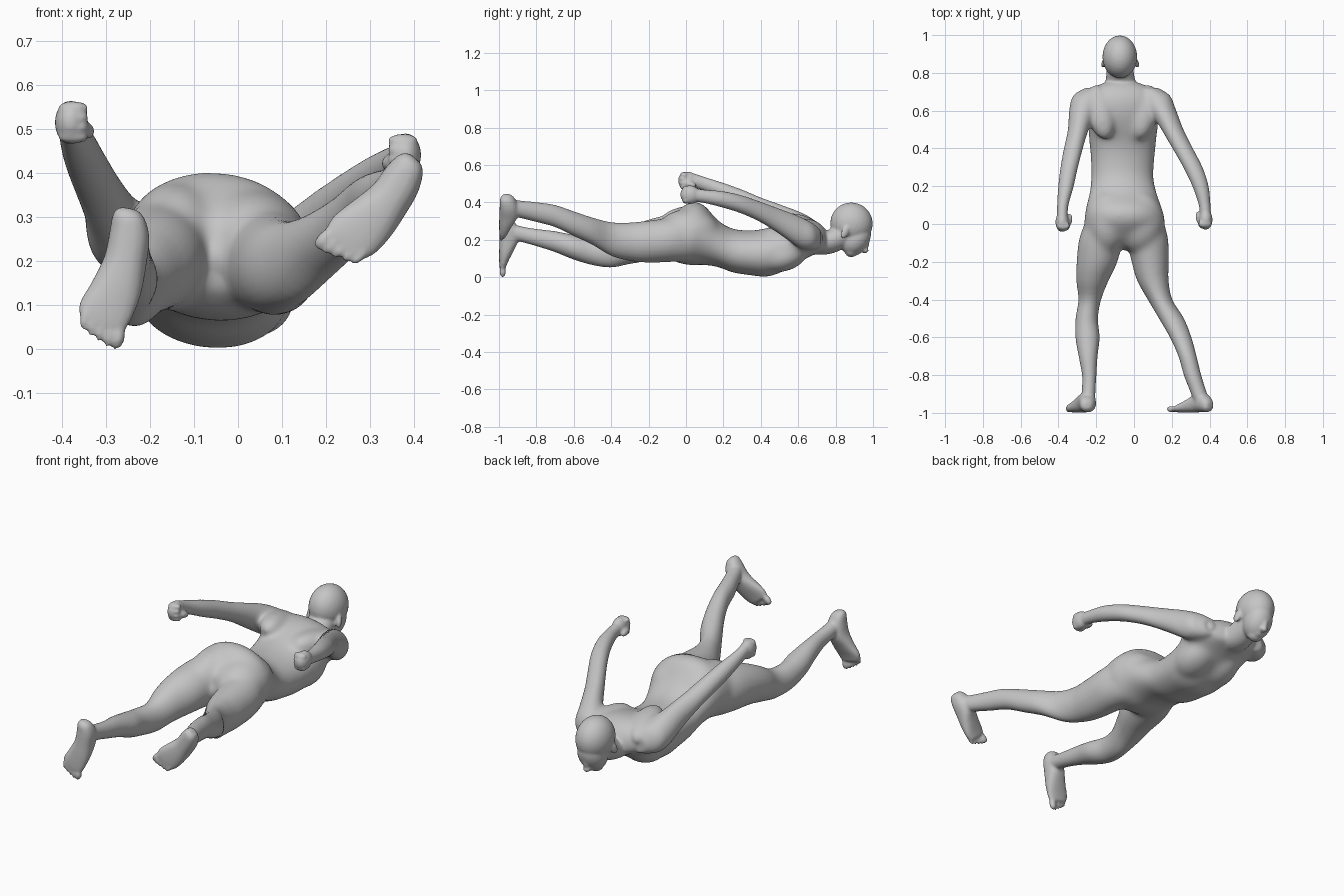
import bpy, bmesh, math
from mathutils import Vector, Matrix

bm = bmesh.new()
X, Y, Z = Vector((1, 0, 0)), Vector((0, 1, 0)), Vector((0, 0, 1))


def spline(p, n=4):
    """Catmull-Rom refinement of section tuples."""
    out = []
    for i in range(len(p) - 1):
        a, b, c, d = p[max(i - 1, 0)], p[i], p[i + 1], p[min(i + 2, len(p) - 1)]
        for k in range(n):
            t = k / n
            out.append([0.5 * (2 * q + (r - o) * t + (2 * o - 5 * q + 4 * r - s) * t * t
                               + (3 * q - o - 3 * r + s) * t ** 3)
                        for o, q, r, s in zip(a, b, c, d)])
    return out + [list(p[-1])]


def loft(sections, u=X, v=Z, power=1.0, sides=28):
    """Skin through ellipses (x, y, z, radius_u, radius_v) lying in the u-v plane."""
    rings = []
    for x, y, z, ru, rv in spline(sections):
        ring = []
        for k in range(sides):
            a = 2 * math.pi * k / sides
            c, s = math.cos(a), math.sin(a)
            c = math.copysign(abs(c) ** power, c)
            s = math.copysign(abs(s) ** power, s)
            ring.append(bm.verts.new(Vector((x, y, z)) + u * (ru * c) + v * (rv * s)))
        rings.append(ring)
    for r0, r1 in zip(rings, rings[1:]):
        for k in range(sides):
            j = (k + 1) % sides
            bm.faces.new((r0[k], r0[j], r1[j], r1[k]))
    bm.faces.new(rings[0][::-1])
    bm.faces.new(rings[-1])


def blob(pos, radii, rx=0.0, ry=0.0, rz=0.0):
    """Ellipsoid, turned by degrees about x, y and z."""
    m = Matrix.Translation(pos)
    for ang, ax in ((rz, 'Z'), (ry, 'Y'), (rx, 'X')):
        m = m @ Matrix.Rotation(math.radians(ang), 4, ax)
    bmesh.ops.create_uvsphere(bm, u_segments=28, v_segments=16, radius=1,
                              matrix=m @ Matrix.Diagonal((*radii, 1)))


# Torso, from the collar to the crotch, rolled a little to one side
roll = Matrix.Rotation(math.radians(6), 3, 'Y')
loft([(-.068, .75, .197, .085, .052), (-.066, .725, .207, .145, .07),
      (-.065, .69, .213, .185, .088), (-.063, .64, .207, .197, .107),
      (-.06, .57, .183, .19, .125), (-.06, .50, .155, .183, .132),
      (-.06, .43, .132, .178, .130), (-.06, .35, .13, .17, .12),
      (-.062, .25, .142, .166, .117), (-.058, .17, .18, .178, .125),
      (-.054, .09, .228, .20, .162), (-.05, .02, .232, .213, .167),
      (-.055, -.06, .215, .205, .13), (-.055, -.12, .212, .15, .075)],
     roll @ X, roll @ Z, .97)
# Chest and shoulder blades
for side in (-1, 1):
    blob((-.045 + side * .075, .53, .115), (.10, .13, .082), rx=20)
    blob((-.062 + side * .115, .59, .25 - side * .02), (.075, .15, .07), rx=-12, rz=-side * 12)
# Buttocks
blob((-.14, .01, .255), (.11, .17, .125))
blob((.03, .01, .242), (.13, .17, .122))
# Groin
blob((-.045, -.095, .21), (.028, .05, .05))

# Neck and head
loft([(-.068, .66, .195, .10, .07), (-.07, .73, .182, .085, .062),
      (-.073, .79, .20, .074, .07), (-.075, .86, .24, .07, .08)])
blob((-.075, .885, .288), (.092, .114, .111), rx=-25)
blob((-.075, .908, .21), (.074, .074, .098), rx=-32)
blob((-.075, .884, .14), (.042, .036, .033))
blob((-.075, .960, .228), (.054, .022, .024), rx=-30)
blob((-.075, .958, .165), (.015, .018, .04), rx=-25)
blob((-.075, .959, .143), (.02, .017, .015))
blob((-.075, .918, .135), (.028, .016, .015))
# Ears
for side in (-1, 1):
    blob((-.073 + side * .085, .853, .243), (.014, .022, .04), rx=-28, rz=side * 25)

# Legs, from hip to ankle
loft([(-.155, .02, .215, .10, .125), (-.175, -.08, .212, .115, .125),
      (-.195, -.2, .197, .108, .112), (-.22, -.3, .168, .085, .097),
      (-.234, -.4, .132, .06, .08), (-.25, -.5, .137, .059, .072),
      (-.246, -.6, .16, .064, .066), (-.243, -.7, .19, .05, .056),
      (-.237, -.8, .212, .038, .046), (-.24, -.88, .23, .036, .042),
      (-.243, -.94, .243, .038, .045)])
loft([(.055, .02, .21, .10, .125), (.07, -.08, .20, .11, .12),
      (.085, -.2, .19, .098, .113), (.10, -.3, .19, .083, .102),
      (.138, -.4, .204, .065, .09), (.198, -.5, .246, .066, .073),
      (.247, -.6, .286, .057, .066), (.283, -.7, .327, .048, .059),
      (.31, -.8, .348, .046, .053), (.338, -.88, .362, .043, .047),
      (.36, -.94, .372, .042, .046)])


def foot(sections, forward, inner):
    """Flat-soled foot lofted from heel to ball, then five toes."""
    loft(sections, inner, Y, power=.85)
    x, y, z, half, thick = sections[-1]
    for i in range(5):
        r = .017 if i == 0 else .0125 - .0008 * i
        off = half * (.72 - .4 * i)
        reach = (.02, .018, .01, .001, -.008)[i]
        p = Vector((x, -.997 + r, z)) + inner * off + forward * reach
        a = math.degrees(math.atan2(-forward.x, -forward.z))
        blob(p, (r, r, .028), ry=a)


# Feet
d = Vector((-.2, 0, -.98))
foot([(-.247, -.96, .32, .02, .016), (-.247, -.957, .302, .037, .036),
      (-.246, -.948, .26, .046, .048), (-.256, -.946, .20, .049, .051),
      (-.276, -.961, .14, .058, .038), (-.299, -.974, .09, .063, .025),
      (-.306, -.98, .054, .052, .017)], d, Vector((.98, 0, -.2)))
d = Vector((-.68, 0, -.73))
foot([(.404, -.96, .432, .018, .016), (.394, -.957, .42, .035, .036),
      (.373, -.948, .385, .047, .048), (.344, -.946, .341, .05, .051),
      (.306, -.961, .299, .059, .038), (.265, -.974, .261, .064, .025),
      (.238, -.98, .238, .054, .017)], d, Vector((-.73, 0, .68)))

# Arms, from shoulder to wrist
loft([(-.205, .72, .222, .055, .045), (-.245, .68, .24, .076, .072),
      (-.27, .61, .265, .072, .085), (-.294, .5, .32, .056, .07),
      (-.32, .4, .372, .051, .054), (-.343, .3, .418, .046, .05),
      (-.36, .2, .458, .041, .046), (-.377, .1, .498, .03, .038),
      (-.38, .04, .518, .029, .038)])
loft([(.075, .72, .207, .055, .045), (.115, .68, .218, .075, .072),
      (.147, .61, .24, .073, .085), (.203, .5, .298, .059, .068),
      (.258, .4, .348, .054, .055), (.312, .3, .388, .051, .049),
      (.352, .2, .415, .043, .044), (.374, .1, .432, .031, .036),
      (.378, .04, .44, .03, .036)])
# Fists with curled fingers and a thumb
for side, x, y, z, tilt in ((-1, -.38, .01, .515, -15), (1, .38, .022, .441, -8)):
    blob((x, y, z), (.036, .053, .05), rx=tilt)
    for i in range(4):
        k = (i - 1.5) * .022
        blob((x - side * .006, y - .03 + abs(k) * .3, z + k), (.036, .022, .015))
    blob((x - side * .036, y + .01, z - .018), (.018, .036, .018), rx=tilt, rz=side * 12)

# One skin over all the masses
bmesh.ops.recalc_face_normals(bm, faces=bm.faces[:])
mesh = bpy.data.meshes.new("body")
bm.to_mesh(mesh)
bm.free()
body = bpy.data.objects.new("body", mesh)
bpy.context.collection.objects.link(body)
bpy.context.view_layer.objects.active = body
body.select_set(True)
rem = body.modifiers.new("skin", 'REMESH')
rem.mode = 'VOXEL'
rem.voxel_size = .0065
rem.use_smooth_shade = True
bpy.ops.object.modifier_apply(modifier="skin")

# Muscle masses of the trunk melt together; head, hands and feet stay crisp
trunk = body.vertex_groups.new(name="trunk")
for v in body.data.vertices:
    fade_x = (.235 - abs(v.co.x + .06)) / .05
    fade_y = min((.72 - v.co.y) / .06, (v.co.y + .26) / .12)
    w = max(0.0, min(1.0, fade_x, fade_y))
    if w > 0:
        trunk.add([v.index], w, 'REPLACE')
for name, group, count in (("melt", "trunk", 90), ("soften", "", 7)):
    smooth = body.modifiers.new(name, 'SMOOTH')
    smooth.factor = .5
    smooth.iterations = count
    smooth.vertex_group = group
    bpy.ops.object.modifier_apply(modifier=name)

grey = bpy.data.materials.new("plain grey")
grey.diffuse_color = (.56, .56, .56, 1)
body.data.materials.clear()
body.data.materials.append(grey)
body.data.polygons.foreach_set("material_index", [0] * len(body.data.polygons))
bpy.ops.object.shade_smooth()
